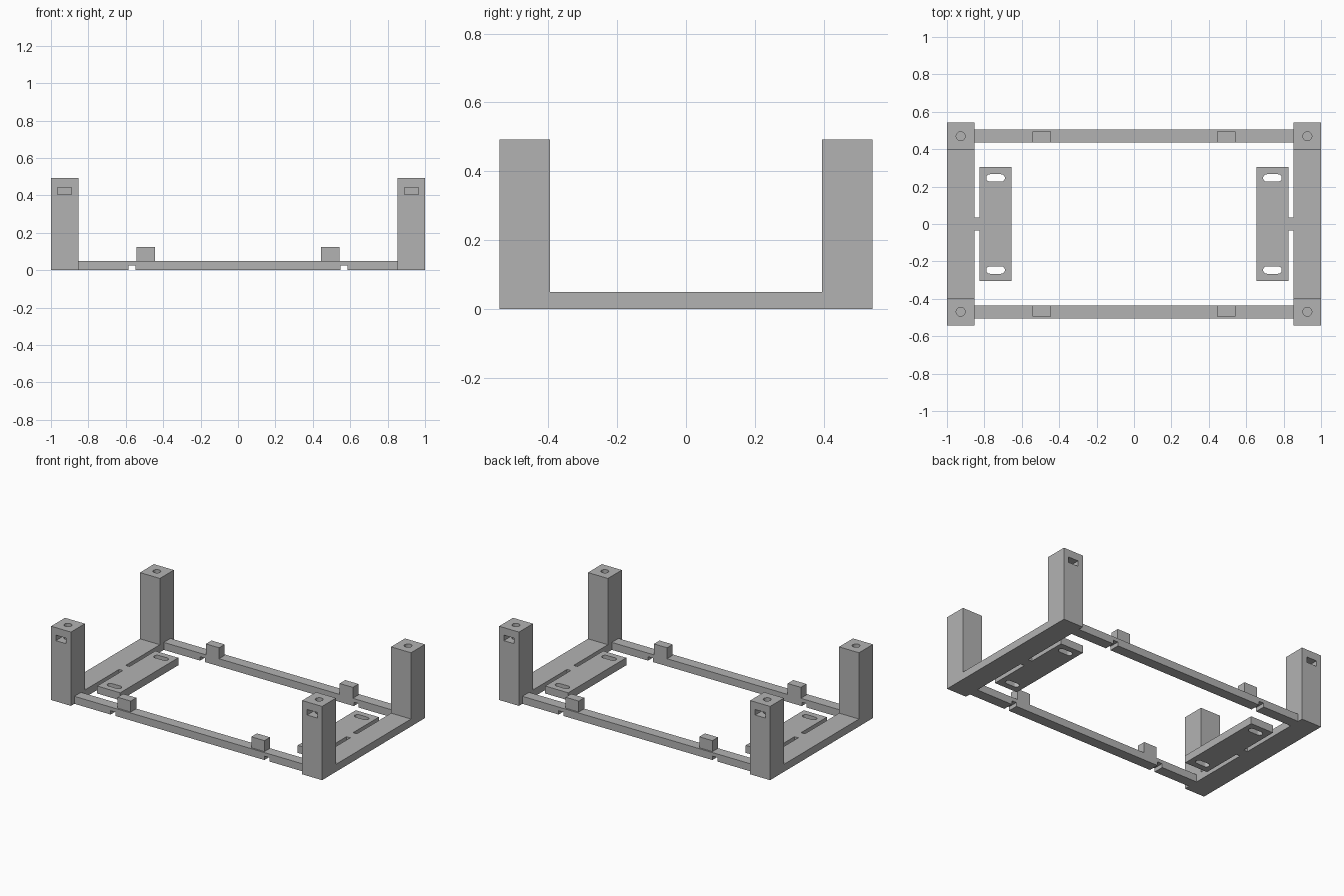
import bpy
import bmesh
from math import cos, sin, pi
from mathutils import Vector

default = bpy.data.objects.get("Cube")
if default:
    bpy.data.objects.remove(default, do_unlink=True)

gray = bpy.data.materials.new("plain gray")
gray.use_nodes = True
gray.diffuse_color = (0.45, 0.45, 0.45, 1)
gray.node_tree.nodes["Principled BSDF"].inputs["Base Color"].default_value = (0.45, 0.45, 0.45, 1)


def prism(name, outline, z0, z1):
    """Extrude a flat outline from z0 up to z1."""
    bm = bmesh.new()
    base = bm.faces.new([bm.verts.new((x, y, z0)) for x, y in outline])
    top = bmesh.ops.extrude_face_region(bm, geom=[base])["geom"]
    verts = [v for v in top if isinstance(v, bmesh.types.BMVert)]
    bmesh.ops.translate(bm, verts=verts, vec=Vector((0, 0, z1 - z0)))
    bmesh.ops.recalc_face_normals(bm, faces=bm.faces[:])
    mesh = bpy.data.meshes.new(name)
    bm.to_mesh(mesh)
    bm.free()
    mesh.materials.append(gray)
    obj = bpy.data.objects.new(name, mesh)
    bpy.context.collection.objects.link(obj)
    return obj


def box(name, xs, ys, zs):
    (x0, x1), (y0, y1) = sorted(xs), sorted(ys)
    return prism(name, [(x0, y0), (x1, y0), (x1, y1), (x0, y1)], *zs)


def capsule(cx, cy, half, r, steps=8):
    """Outline of a slot along x; half = 0 gives a circle."""
    pts = []
    for side, start in ((1, -pi / 2), (-1, pi / 2)):
        for i in range(steps + (half > 0)):
            a = start + pi * i / steps
            pts.append((cx + side * half + r * cos(a), cy + r * sin(a)))
    return pts


def cut(obj, *cutters):
    for c in cutters:
        c.hide_render = True
        mod = obj.modifiers.new("cut", "BOOLEAN")
        mod.operation, mod.solver, mod.object = "DIFFERENCE", "EXACT", c
    graph = bpy.context.evaluated_depsgraph_get()
    mesh = bpy.data.meshes.new_from_object(obj.evaluated_get(graph))
    obj.modifiers.clear()
    obj.data = mesh
    for c in cutters:
        bpy.data.objects.remove(c, do_unlink=True)


INNER, POST_Y, DEPTH, RAIL = 0.853, 0.395, 0.542, 0.05

for sx, side in ((1, "left"), (-1, "right")):
    # Side rail, mounting plate with two slots, and the bridge joining them
    box(f"side_rail_{side}", (sx * INNER, sx), (-POST_Y, POST_Y), (0, RAIL))
    box(f"plate_bridge_{side}", (sx * 0.825, sx * INNER), (-0.035, 0.035), (0, RAIL))
    plate = box(f"mounting_plate_{side}", (sx * 0.655, sx * 0.825), (-0.306, 0.306), (0, RAIL))
    cut(plate, *[prism("slot_cutter", capsule(sx * 0.74, y, 0.03, 0.02), -0.1, 0.2)
                 for y in (-0.246, 0.246)])

    for sy, end in ((1, "back"), (-1, "front")):
        # Corner post with a screw hole on top and a nut pocket outside
        post = box(f"{end}_{side}_post", (sx * INNER, sx), (sy * POST_Y, sy * DEPTH), (0, 0.492))
        cut(post,
            prism("hole_cutter", capsule(sx * 0.927, sy * 0.469, 0, 0.024), 0.3, 0.6),
            box("pocket_cutter", (sx * 0.89, sx * 0.965), (sy * 0.43, sy * 0.6), (0.405, 0.442)))
        # Locating block on the long rail
        box(f"{end}_{side}_block", (sx * 0.445, sx * 0.542), (sy * 0.436, sy * 0.495), (RAIL, 0.123))

# Long rails with cable notches underneath
for sy, end in ((1, "back"), (-1, "front")):
    rail = box(f"{end}_rail", (-INNER, INNER), (sy * 0.436, sy * 0.506), (0, RAIL))
    cut(rail, *[box("notch_cutter", (x - 0.018, x + 0.018), (sy * 0.4, sy * 0.6), (-0.1, 0.026))
                for x in (-0.567, 0.567)])
